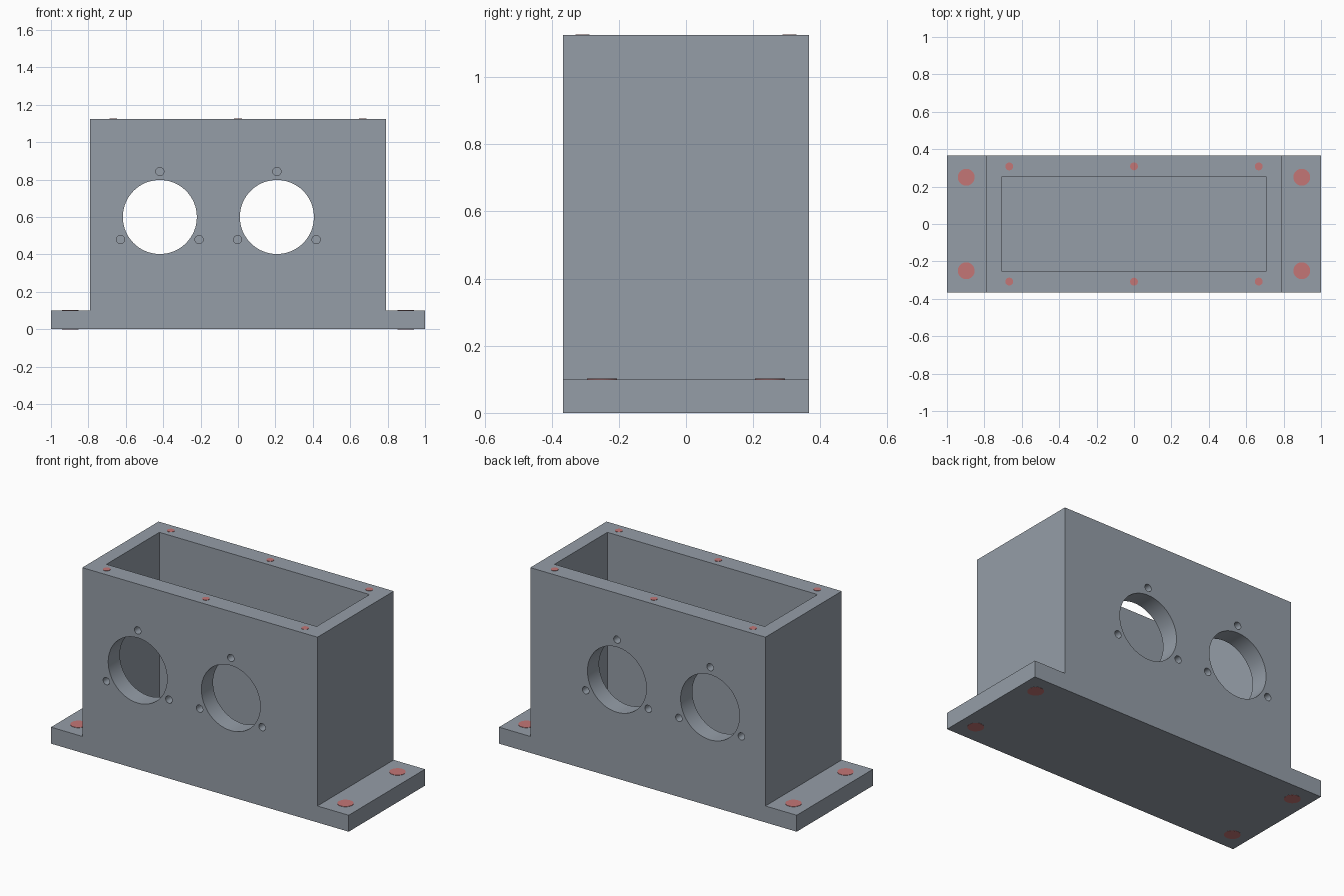
import bpy, bmesh
from math import pi
from mathutils import Matrix

default = bpy.data.objects.get("Cube")
if default:
    bpy.data.objects.remove(default, do_unlink=True)


def material(name, rgb):
    m = bpy.data.materials.new(name)
    m.use_nodes = True
    m.diffuse_color = (*rgb, 1)
    m.node_tree.nodes["Principled BSDF"].inputs["Base Color"].default_value = (*rgb, 1)
    return m


GREY = material("slate grey", (0.30, 0.34, 0.39))
RED = material("muted red", (0.55, 0.18, 0.18))

HALF_DEPTH, HEIGHT, BASE = 0.366, 1.125, 0.1
BODY_X, CAVITY_X, CAVITY_Y = 0.79, 0.706, 0.254


def finish(name, bm, mat):
    bmesh.ops.recalc_face_normals(bm, faces=bm.faces)
    mesh = bpy.data.meshes.new(name)
    bm.to_mesh(mesh)
    bm.free()
    mesh.materials.append(mat)
    obj = bpy.data.objects.new(name, mesh)
    bpy.context.collection.objects.link(obj)
    return obj


def add_cylinder(bm, centre, radius, length, along_y=False, segments=48):
    matrix = Matrix.Translation(centre)
    if along_y:
        matrix = matrix @ Matrix.Rotation(pi / 2, 4, "X")
    bmesh.ops.create_cone(bm, cap_ends=True, segments=segments, radius1=radius,
                          radius2=radius, depth=length, matrix=matrix)


# Housing and mounting flanges: one inverted T profile extruded front to back
right_half = [(1, 0), (1, BASE), (BODY_X, BASE), (BODY_X, HEIGHT)]
profile = right_half + [(-x, z) for x, z in reversed(right_half)]
bm = bmesh.new()
face = bm.faces.new([bm.verts.new((x, -HALF_DEPTH, z)) for x, z in profile])
extruded = bmesh.ops.extrude_face_region(bm, geom=[face])["geom"]
bmesh.ops.translate(bm, vec=(0, 2 * HALF_DEPTH, 0),
                    verts=[v for v in extruded if isinstance(v, bmesh.types.BMVert)])
housing = finish("housing", bm, GREY)

# Cutter for the open-topped cavity
cavity_bm = bmesh.new()
bmesh.ops.create_cube(cavity_bm, size=1,
                      matrix=Matrix.Translation((0, 0, BASE + 0.6))
                      @ Matrix.Diagonal((2 * CAVITY_X, 2 * CAVITY_Y, 1.2, 1)))

# Cutters for the two through openings and the blind screw holes around them
opening_bm, screw_bm = bmesh.new(), bmesh.new()
for x in (-0.418, 0.208):
    add_cylinder(opening_bm, (x, 0, 0.6), 0.198, 1, True, 64)
    for dx, dz in ((0, 0.243), (-0.21, -0.121), (0.21, -0.121)):
        for side in (-1, 1):
            add_cylinder(screw_bm, (x + dx, side * HALF_DEPTH, 0.6 + dz),
                         0.022, 0.16, True, 24)

for name, cutter_bm in (("cavity_cutter", cavity_bm), ("opening_cutter", opening_bm),
                        ("screw_hole_cutter", screw_bm)):
    cutter = finish(name, cutter_bm, GREY)
    cutter.hide_render = True
    mod = housing.modifiers.new(name, "BOOLEAN")
    mod.operation, mod.solver, mod.object = "DIFFERENCE", "EXACT", cutter
    bpy.context.view_layer.objects.active = housing
    bpy.ops.object.modifier_apply(modifier=name)
    bpy.data.objects.remove(cutter, do_unlink=True)

bpy.ops.object.select_all(action="DESELECT")
housing.select_set(True)
bpy.ops.object.shade_smooth_by_angle(angle=pi / 6)

# Flat red markers for the bolts on the flanges (both faces) and the rim screws
bolt_bm, rim_bm = bmesh.new(), bmesh.new()
for side in (-1, 1):
    for x in (-0.897, 0.897):
        for z in (0.001, BASE):
            add_cylinder(bolt_bm, (x, side * 0.25, z), 0.045, 0.004)
    for x in (-0.667, 0, 0.667):
        add_cylinder(rim_bm, (x, side * 0.308, HEIGHT), 0.021, 0.004, segments=24)
finish("flange_bolt_markers", bolt_bm, RED)
finish("rim_screw_markers", rim_bm, RED)
